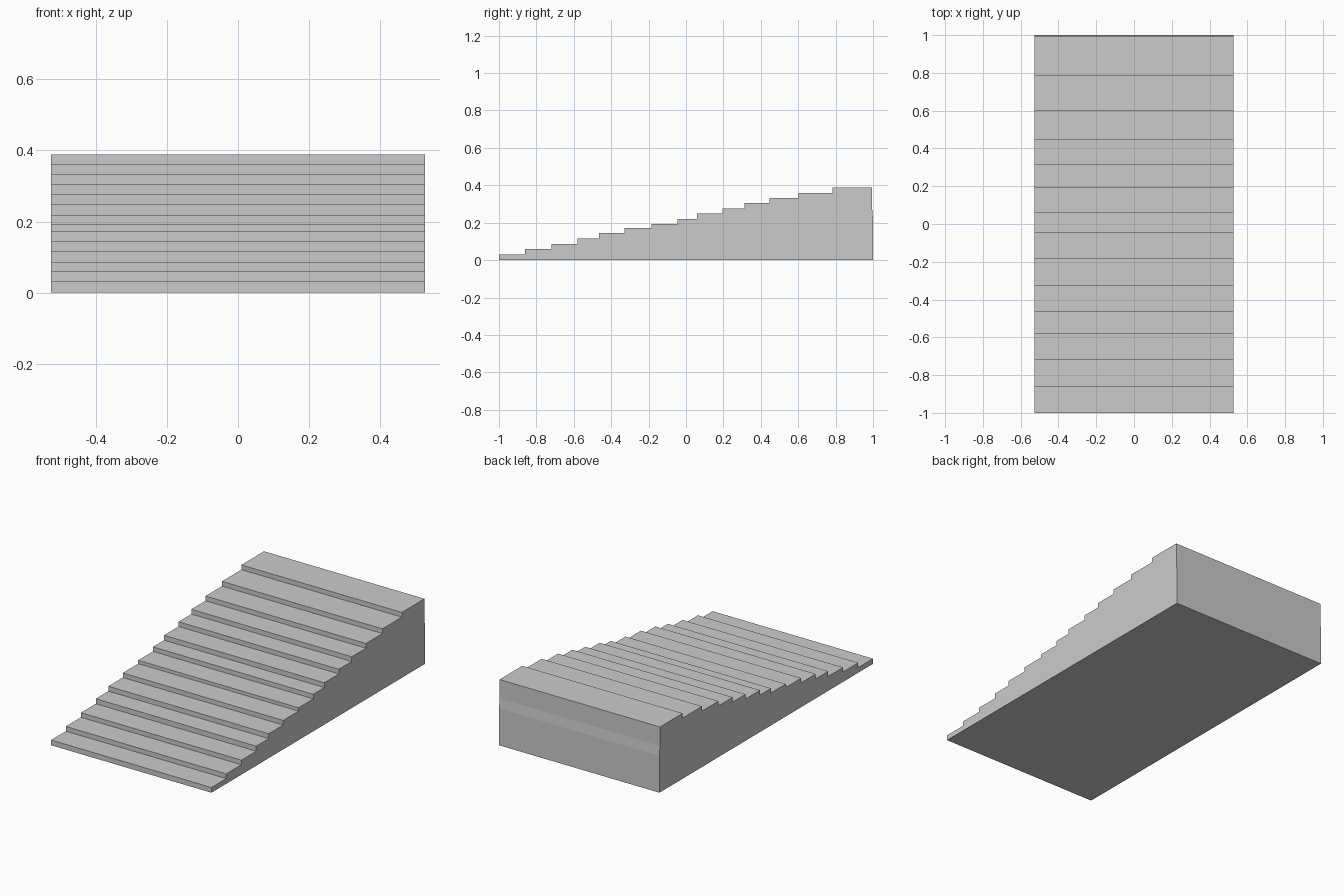
import bpy, bmesh

if "Cube" in bpy.data.objects:
    bpy.data.objects.remove(bpy.data.objects["Cube"])

HALF_WIDTH = 0.526

# Front edge of each tread and its height, read bottom to top
fronts = [-1, -0.862, -0.72, -0.581, -0.464, -0.328, -0.184,
          -0.046, 0.058, 0.194, 0.314, 0.447, 0.601, 0.783]
heights = [0.031, 0.059, 0.086, 0.116, 0.145, 0.172, 0.192,
           0.219, 0.248, 0.276, 0.304, 0.332, 0.360, 0.388]

# Side profile: risers and treads, then the nearly flat back and the base
profile = [(-1, 0)]
for i, (y, z) in enumerate(zip(fronts, heights)):
    y_end = fronts[i + 1] if i + 1 < len(fronts) else 0.995
    profile += [(y, z), (y_end, z)]
profile += [(0.995, 0.276), (1, 0.219), (1, 0)]

# Extrude the profile across the width
bm = bmesh.new()
side = bm.faces.new([bm.verts.new((-HALF_WIDTH, y, z)) for y, z in profile])
result = bmesh.ops.extrude_face_region(bm, geom=[side], use_keep_orig=True)
moved = [v for v in result["geom"] if isinstance(v, bmesh.types.BMVert)]
bmesh.ops.translate(bm, verts=moved, vec=(2 * HALF_WIDTH, 0, 0))
bmesh.ops.recalc_face_normals(bm, faces=bm.faces)

mesh = bpy.data.meshes.new("staircase")
bm.to_mesh(mesh)
bm.free()
bpy.context.collection.objects.link(bpy.data.objects.new("staircase", mesh))
